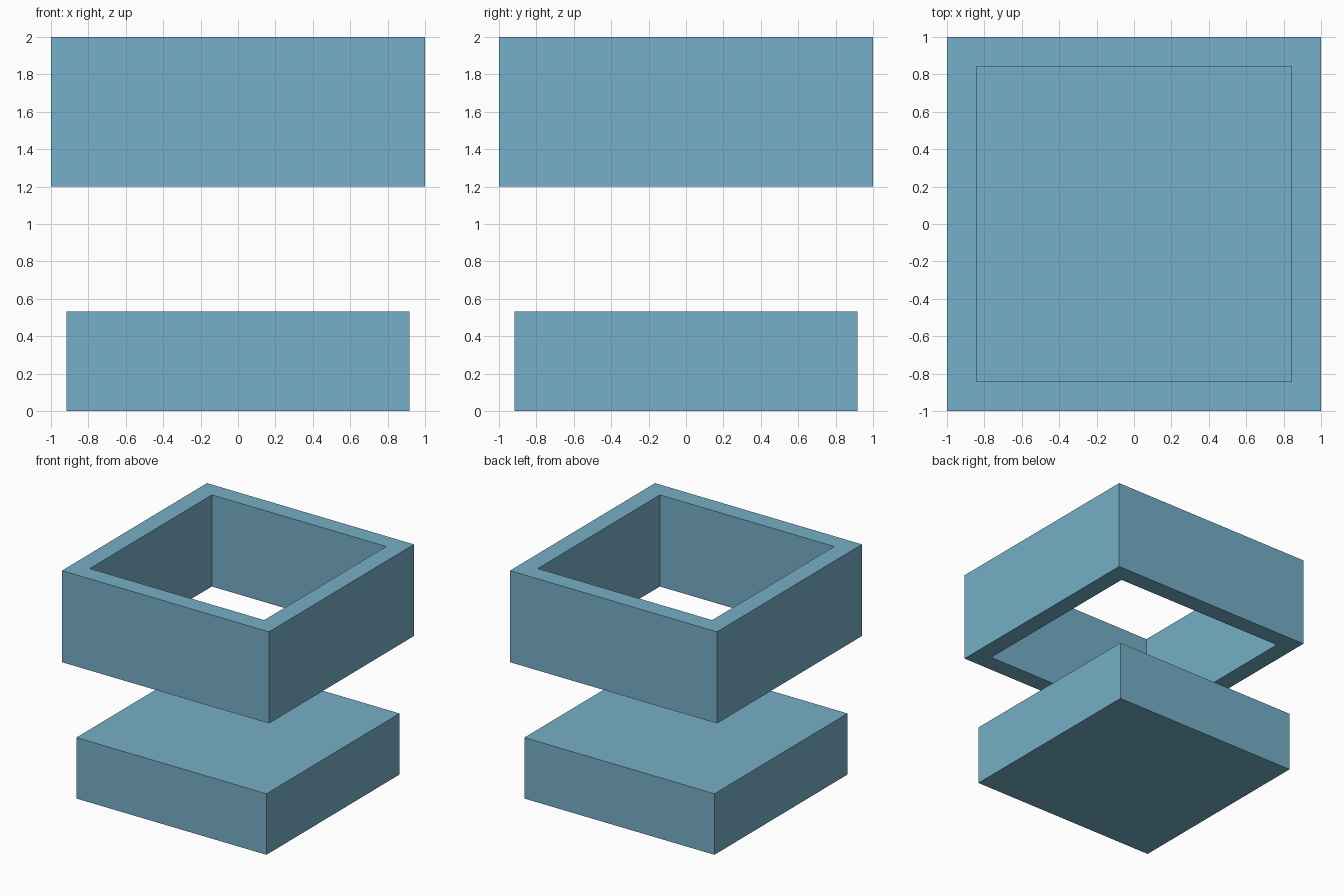
import bpy
import bmesh

default = bpy.data.objects.get("Cube")
if default:
    bpy.data.objects.remove(default, do_unlink=True)

# Single flat colour
blue = bpy.data.materials.new("dusty_blue")
blue.use_nodes = True
colour = (0.18, 0.43, 0.57, 1.0)
blue.diffuse_color = colour
blue.node_tree.nodes["Principled BSDF"].inputs["Base Color"].default_value = colour


def add_object(name, bm):
    bmesh.ops.recalc_face_normals(bm, faces=bm.faces)
    mesh = bpy.data.meshes.new(name)
    bm.to_mesh(mesh)
    bm.free()
    mesh.materials.append(blue)
    obj = bpy.data.objects.new(name, mesh)
    bpy.context.collection.objects.link(obj)
    return obj


def square_ring(bm, half, z):
    corners = ((-1, -1), (1, -1), (1, 1), (-1, 1))
    return [bm.verts.new((x * half, y * half, z)) for x, y in corners]


def join_rings(bm, a, b):
    for i in range(4):
        j = (i + 1) % 4
        bm.faces.new((a[i], a[j], b[j], b[i]))


# Solid base block
bm = bmesh.new()
bottom, top = square_ring(bm, 0.918, 0), square_ring(bm, 0.918, 0.533)
join_rings(bm, bottom, top)
bm.faces.new(bottom)
bm.faces.new(top)
add_object("base_block", bm)

# Open square frame floating above: a rectangular wall section swept round
bm = bmesh.new()
section = ((1, 1.2), (1, 2), (0.842, 2), (0.842, 1.2))
rings = [square_ring(bm, half, z) for half, z in section]
for i in range(4):
    join_rings(bm, rings[i], rings[(i + 1) % 4])
add_object("upper_frame", bm)
